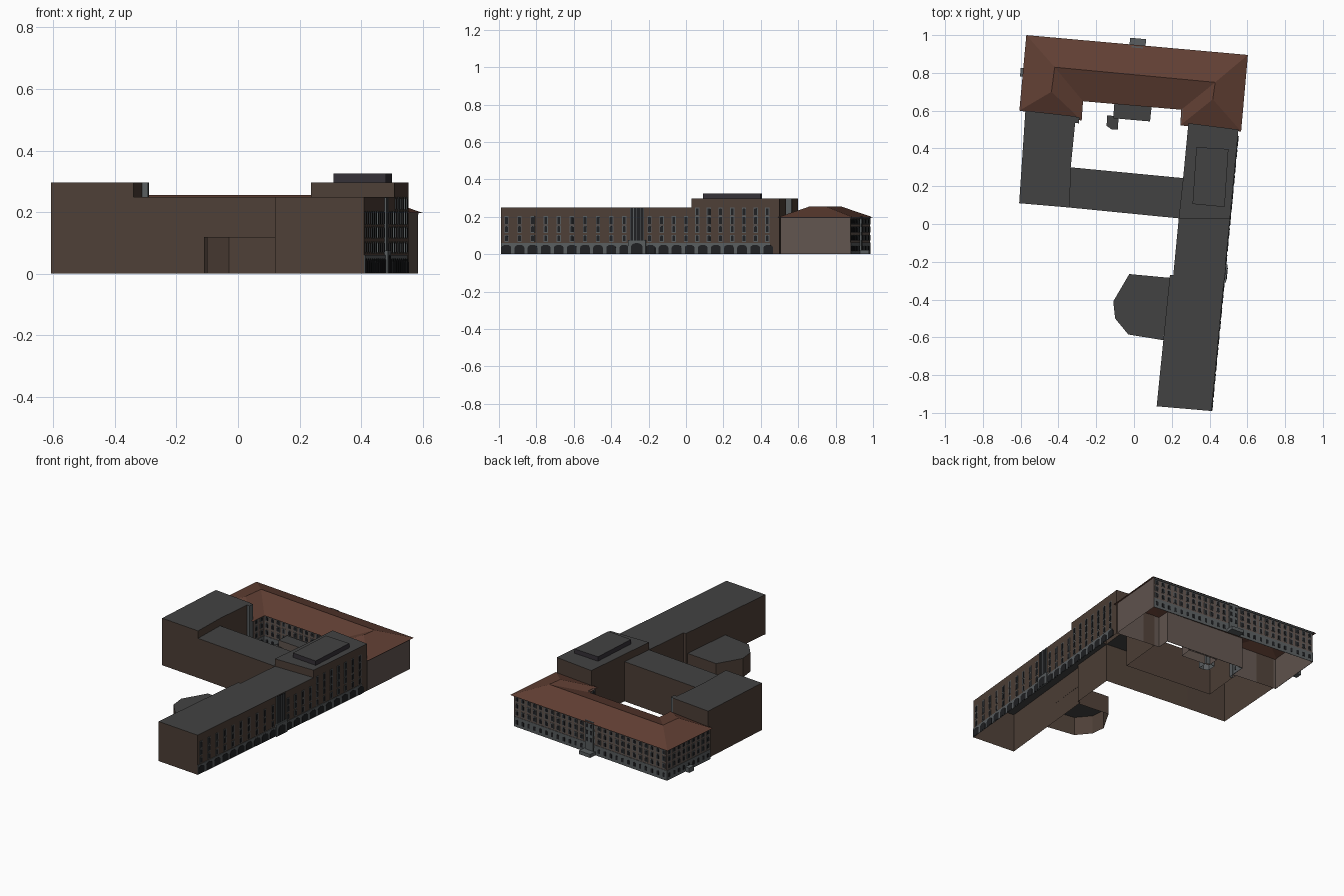
import bpy, bmesh, math
from mathutils import Vector

if "Cube" in bpy.data.objects:
    bpy.data.objects.remove(bpy.data.objects["Cube"])


def material(name, rgb):
    m = bpy.data.materials.new(name)
    m.diffuse_color = (*rgb, 1)
    m.use_nodes = True
    m.node_tree.nodes["Principled BSDF"].inputs["Base Color"].default_value = m.diffuse_color
    return m


BRICK = material("brick", (.075, .05, .038))
PALE = material("pale_brick", (.12, .09, .078))
SLATE = material("flat_roof", (.055, .055, .055))
TILE = material("red_tile", (.12, .05, .034))
STONE = material("grey_stone", (.10, .11, .115))
GLASS = material("dark_glass", (.014, .015, .017))
PLANT = material("plant_room", (.035, .03, .038))


def finish(name, bm, *mats):
    me = bpy.data.meshes.new(name)
    bm.normal_update()
    bm.to_mesh(me)
    bm.free()
    for m in mats:
        me.materials.append(m)
    ob = bpy.data.objects.new(name, me)
    bpy.context.collection.objects.link(ob)
    return ob


def block(name, pts, top, wall, roof=None, base=0, bases=None):
    """Open-bottomed prism; bases gives a start height per edge, None = no wall."""
    bm = bmesh.new()
    n = len(pts)
    for i in range(n):
        z = (bases or {}).get(i, base)
        if z is None:
            continue
        a, b = pts[i], pts[(i + 1) % n]
        bm.faces.new([bm.verts.new(p) for p in
                      ((*a, z), (*b, z), (*b, top), (*a, top))])
    if roof:
        f = bm.faces.new([bm.verts.new((*p, top)) for p in pts])
        f.material_index = 1
    bmesh.ops.remove_doubles(bm, verts=bm.verts, dist=1e-5)
    return finish(name, bm, wall, roof or wall)


def rect(w, z0, z1):
    return [(-w / 2, z0), (w / 2, z0), (w / 2, z1), (-w / 2, z1)]


def arch(w, z0, z1, rise=None):
    rise = w / 2 if rise is None else rise
    return [(-w / 2, z0), (w / 2, z0)] + [
        (w / 2 * math.cos(a), z1 - rise + rise * math.sin(a))
        for a in (math.pi * k / 6 for k in range(7))]


def panels(name, p0, p1, spots, profiles, depth, mat):
    """Extrude 2D profiles outward from the wall p0-p1 at distances along it."""
    bm = bmesh.new()
    p0, d = Vector(p0), (Vector(p1) - Vector(p0)).normalized()
    out = Vector((d.y, -d.x)) * depth
    for t in spots:
        for prof in profiles:
            q = [(p0 + d * (t + s), z) for s, z in prof]
            back = [bm.verts.new((p.x, p.y, z)) for p, z in q]
            front = [bm.verts.new((p.x + out.x, p.y + out.y, z)) for p, z in q]
            bm.faces.new(front)
            for i in range(len(q)):
                j = (i + 1) % len(q)
                bm.faces.new((back[i], back[j], front[j], front[i]))
    return finish(name, bm, mat)


def windows(name, p0, p1, spots, rows, w):
    panels(name + "_surrounds", p0, p1, spots,
           [rect(w + .008, a - .004, b + .004) for a, b in rows], .002, STONE)
    panels(name + "_panes", p0, p1, spots,
           [arch(w, a, b, w * .3) for a, b in rows], .004, GLASS)


# Flat-roofed wings
block("long_wing", [(.12, -.965), (.41, -.99), (.508, .03), (.237, .03),
                    (.208, -.27), (.19, -.27)], .25, BRICK, SLATE, bases={2: None})
block("tall_block", [(.237, .03), (.508, .03), (.553, .5), (.288, .534), (.26, .243)],
      .297, BRICK, SLATE, bases={0: .25, 4: .25})
block("link_wing", [(-.34, .087), (.237, .03), (.26, .243), (-.335, .3)],
      .25, BRICK, SLATE, bases={1: None, 3: None})
block("west_block", [(-.608, .11), (-.34, .087), (-.335, .3), (-.308, .57), (-.575, .6)],
      .297, BRICK, SLATE, bases={1: .25})
block("plant_room", [(.31, .106), (.48, .09), (.5, .397), (.33, .407)],
      .325, PLANT, SLATE, base=.297)
block("apse", [(.155, -.615), (.19, -.285), (-.025, -.265), (-.11, -.41),
               (-.1, -.5), (-.03, -.585)], .12, BRICK, SLATE, bases={0: None})
block("stair_shaft", [(-.315, .535), (-.292, .533), (-.289, .565), (-.312, .567)],
      .297, STONE, SLATE)

# U-shaped older building and its hipped roof
SW, S1, I1, I2, S2, SE, NE, NW = U = [
    (-.59, .6), (-.29, .57), (-.283, .665), (.262, .62),
    (.257, .535), (.553, .505), (.585, .88), (-.555, .985)]
block("old_building_walls", U, .202, PALE)

eave = [(-.57, 1), (.603, .895), (.567, .49), (.245, .522),
        (.25, .605), (-.27, .65), (-.277, .548), (-.607, .6)]
ridge = [(-.42, .83), (.43, .75), (-.437, .7), (.417, .66)]
bm = bmesh.new()
v = [bm.verts.new((*p, .197)) for p in eave] + [bm.verts.new((*p, .255)) for p in ridge]
for f in ((0, 8, 9, 1), (1, 9, 11, 2), (2, 11, 3), (3, 11, 9, 4),
          (4, 9, 8, 5), (5, 8, 10, 6), (6, 10, 7), (7, 10, 8, 0)):
    bm.faces.new([v[i] for i in reversed(f)])
bmesh.ops.recalc_face_normals(bm, faces=bm.faces)
if sum(f.normal.z for f in bm.faces) < 0:
    bmesh.ops.reverse_faces(bm, faces=bm.faces)
finish("hipped_roof", bm, TILE)

# East street facade
E0, E1 = (.41, -.99), (.553, .5)
LEN = (Vector(E1) - Vector(E0)).length


def at(y):
    return (y + .99) / 1.49 * LEN


low_rows = [(.07, .1), (.118, .15), (.162, .2)]
low_bays = [at(-.96 + .07 * k) for k in range(10)] + [at(y) for y in (-.195, -.13, -.065, 0)]
high_bays = [at(.06 + .0625 * k) for k in range(7)]
arches = [at(-.96 + .07 * k) for k in range(21) if k != 10]
windows("long_wing_windows", E0, E1, low_bays, low_rows, .015)
windows("tall_block_windows", E0, E1, high_bays, low_rows + [(.21, .245)], .015)
panels("arcade_base", E0, E1, [at(-.265)], [[(-at(-.265), 0), (at(.45) - at(-.265), 0),
       (at(.45) - at(-.265), .06), (-at(-.265), .06)]], .003, STONE)
panels("arcade_openings", E0, E1, arches, [arch(.052, .002, .05, .015)], .005, GLASS)
panels("entrance_glazing", E0, E1, [at(-.262)], [rect(.07, .075, .247)], .004, GLASS)
panels("entrance_mullions", E0, E1, [at(-.262 + k * .018) for k in (-2, -1, 0, 1, 2)],
       [rect(.003, .075, .247)], .006, STONE)
panels("entrance_portal", E0, E1, [at(-.262)], [rect(.095, 0, .075)], .012, STONE)
panels("entrance_door", E0, E1, [at(-.262)], [arch(.06, .002, .06, .018)], .014, GLASS)

# Old building facades: stone base plus window rows on street and courtyard sides
rows = [(.018, .045), (.076, .1), (.12, .145), (.164, .185)]
for name, a, b, n in (("north", NE, NW, 26), ("west", NW, SW, 9), ("court_north", I1, I2, 13),
                      ("court_west", S1, I1, 2), ("court_east", I2, S2, 2)):
    length = (Vector(b) - Vector(a)).length
    panels(name + "_base", a, b, [length / 2], [rect(length, 0, .063)], .002, STONE)
    panels(name + "_cornice", a, b, [length / 2], [rect(length, .192, .2)], .005, STONE)
    windows(name + "_windows", a, b, [(i + .5) * length / n for i in range(n)], rows, .016)

# Entrance bays and porches
panels("north_bay", NE, NW, [.57], [rect(.06, 0, .205)], .008, STONE)
panels("north_bay_panes", NE, NW, [.555, .585], [rect(.014, a, b) for a, b in rows[1:]],
       .010, GLASS)
panels("north_porch", NE, NW, [.57], [rect(.085, 0, .022)], .05, STONE)
panels("west_porch", NW, SW, [.185], [rect(.045, 0, .03)], .03, STONE)

# Small courtyard annexes
block("court_annex", [(-.11, .56), (.085, .543), (.093, .62), (-.104, .64)], .12, PALE, SLATE)
block("court_annex_bay", [(-.145, .52), (-.118, .5), (-.085, .5), (-.082, .57), (-.142, .575)],
      .08, STONE, SLATE)
